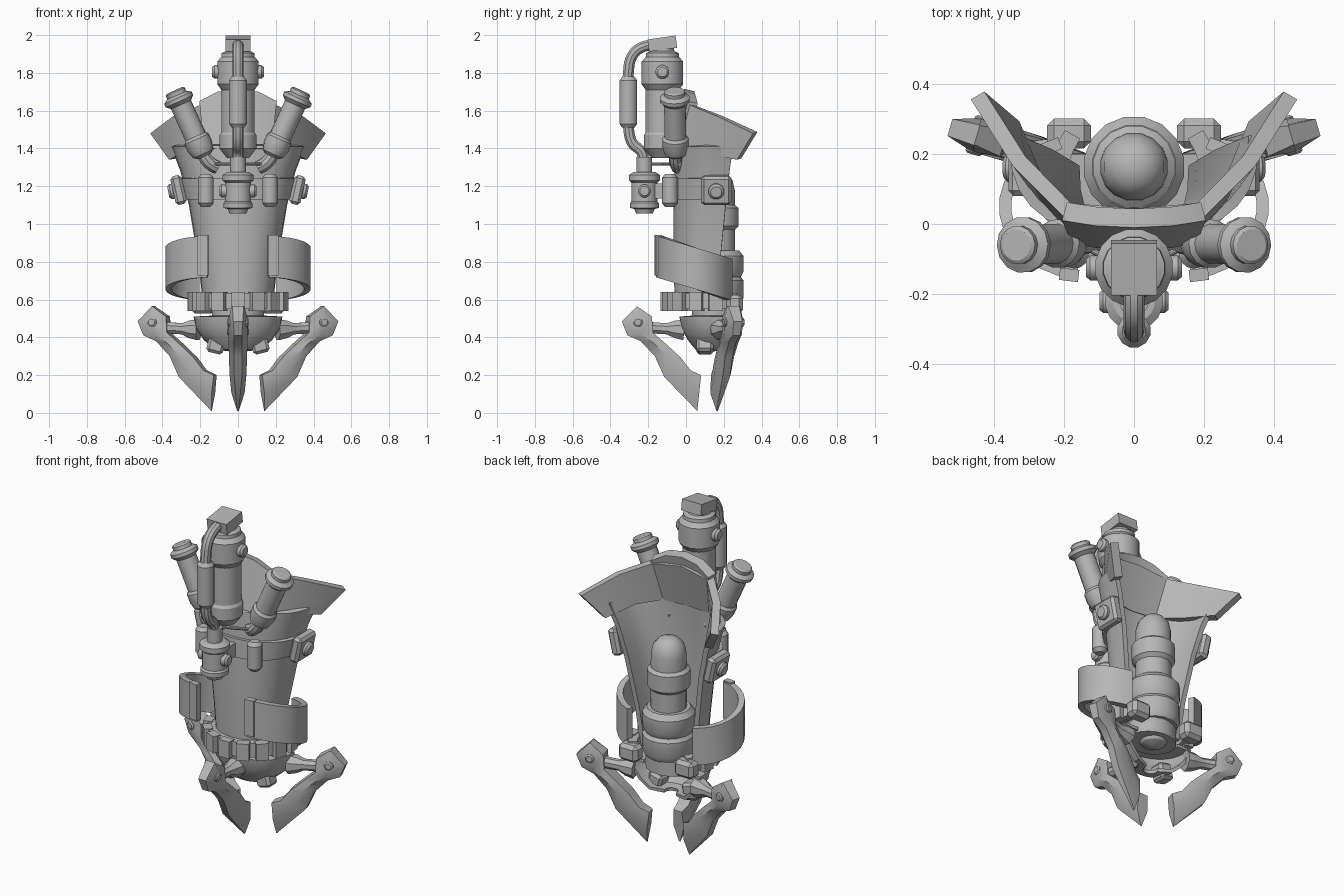
import bpy, bmesh, math
from mathutils import Vector, Matrix

old = bpy.data.objects.get("Cube")
if old:
    bpy.data.objects.remove(old, do_unlink=True)

metal = bpy.data.materials.new("grey metal")
metal.use_nodes = True
GREY = (0.47, 0.47, 0.47, 1)
metal.diffuse_color = GREY
metal.node_tree.nodes["Principled BSDF"].inputs["Base Color"].default_value = GREY


def finish(name, bm, mirror=False, thick=0, fix=True, bevel=0):
    """Turn a bmesh in world space into a shaded object."""
    if fix:
        bmesh.ops.recalc_face_normals(bm, faces=bm.faces)
    me = bpy.data.meshes.new(name)
    bm.to_mesh(me)
    bm.free()
    me.materials.append(metal)
    ob = bpy.data.objects.new(name, me)
    bpy.context.collection.objects.link(ob)
    if thick:
        m = ob.modifiers.new("thickness", 'SOLIDIFY')
        m.thickness, m.offset = thick, -1
    if bevel:
        m = ob.modifiers.new("bevel", 'BEVEL')
        m.width, m.segments = bevel, 1
    if mirror:
        ob.modifiers.new("mirror", 'MIRROR').use_mirror_merge = False
    bpy.ops.object.select_all(action='DESELECT')
    ob.select_set(True)
    bpy.context.view_layer.objects.active = ob
    # Apply the modifiers first so that rims count as sharp edges
    bpy.ops.object.convert(target='MESH')
    bpy.ops.object.shade_smooth_by_angle(angle=math.radians(31))


def lathe(name, profile, loc, axis=(0, 0, 1), segs=16, mirror=False, scale_y=1):
    """Revolve (radius, height) pairs about an axis through loc."""
    bm = bmesh.new()
    rings = []
    for r, h in profile:
        rings.append([bm.verts.new((r * math.cos(a), r * scale_y * math.sin(a), h))
                      for a in (math.tau * (i + .5) / segs for i in range(segs))])
    for lo, hi in zip(rings, rings[1:]):
        for i in range(segs):
            j = (i + 1) % segs
            bm.faces.new((lo[i], lo[j], hi[j], hi[i]))
    bm.faces.new(rings[0][::-1])
    bm.faces.new(rings[-1])
    bm.transform(Matrix.Translation(loc) @ Vector(axis).to_track_quat('Z', 'Y').to_matrix().to_4x4())
    finish(name, bm, mirror)


def box(name, loc, size, rot=(0, 0, 0), mirror=False, bevel=0.0):
    bm = bmesh.new()
    bmesh.ops.create_cube(bm, size=1)
    turn = Matrix.Rotation(rot[2], 4, 'Z') @ Matrix.Rotation(rot[1], 4, 'Y') @ Matrix.Rotation(rot[0], 4, 'X')
    bm.transform(Matrix.Translation(loc) @ turn @ Matrix.Diagonal((*size, 1)))
    finish(name, bm, mirror, bevel=bevel)


def sheet(name, rows, thick, mirror=False):
    """Plate through rows of points, lowest row first, thickened inward."""
    bm = bmesh.new()
    grid = [[bm.verts.new(p) for p in row] for row in rows]
    for lo, hi in zip(grid, grid[1:]):
        for i in range(len(lo) - 1):
            bm.faces.new((lo[i], lo[i + 1], hi[i + 1], hi[i]))
    finish(name, bm, mirror, thick, fix=False)


def pipe(name, pts, radius, mirror=False):
    cu = bpy.data.curves.new(name, 'CURVE')
    cu.dimensions, cu.bevel_depth, cu.bevel_resolution, cu.use_fill_caps = '3D', radius, 3, True
    cu.resolution_u = 5
    sp = cu.splines.new('BEZIER')
    sp.bezier_points.add(len(pts) - 1)
    for bp, p in zip(sp.bezier_points, pts):
        bp.co = p
        bp.handle_left_type = bp.handle_right_type = 'AUTO'
    tmp = bpy.data.objects.new(name + "_path", cu)
    bm = bmesh.new()
    bm.from_mesh(bpy.data.meshes.new_from_object(tmp))
    bpy.data.objects.remove(tmp)
    finish(name, bm, mirror)


def arc(w, back, front, z, a0=-90, a1=90, n=16):
    """Squared half ellipse open to the back."""
    out = []
    for i in range(n + 1):
        t = math.radians(a0 + (a1 - a0) * i / n)
        out.append((w * math.sin(t), back - (back - front) * max(math.cos(t), 0) ** .7, z))
    return out


def both(half):
    return [(-x, y, z) for x, y, z in half[:0:-1]] + half


# Forearm shell and flared collar
sheet("forearm_shell", [arc(.185, .165, -.06, .57), arc(.21, .18, -.065, .8), arc(.26, .21, -.065, 1.1),
                        arc(.305, .23, -.06, 1.28), arc(.355, .25, -.05, 1.41)], .03)
sheet("flared_collar", [both([(0, -.06, 1.4), (.17, -.04, 1.4), (.29, .09, 1.38), (.365, .27, 1.34)]),
                        both([(0, 0, 1.66), (.2, .02, 1.63), (.345, .165, 1.57), (.465, .355, 1.48)])], .045)
sheet("collar_front_plate", [both([(0, -.075, 1.42), (.11, -.068, 1.42), (.18, -.05, 1.42)]),
                             both([(0, -.01, 1.715), (.11, -.005, 1.7), (.205, .01, 1.65)])], .055)

# Strap with side brackets, bolts and pods
sheet("upper_strap", [arc(.285, .22, -.085, 1.13, -80, 80), arc(.315, .23, -.08, 1.24, -80, 80)], .04)
box("strap_bracket", (.315, .16, 1.18), (.06, .16, .155), (0, .22, 0), True, .015)
BOLT = [(.042, 0), (.042, .02), (.03, .032)]
lathe("bracket_bolt", BOLT, (.338, .16, 1.175), (1, 0, -.2), 12, True)
lathe("strap_pod", [(.025, 1.09), (.042, 1.11), (.042, 1.245), (.025, 1.265)], (.17, -.085, 0), segs=14, mirror=True)

# Sloping wrist cuffs with front tabs
cuff = []
for lift in (0, .22):
    row = []
    for i in range(13):
        t = math.radians(-82 + 152 * i / 12)
        y = .05 + .21 * math.sin(t)
        row.append((.13 + .255 * math.cos(t), y, .67 - .3 * y + lift))
    cuff.append(row)
sheet("wrist_cuff", cuff, .035, True)
box("cuff_tab", (.185, -.145, .835), (.055, .035, .215), (0, 0, .12), True)

# Toothed wrist ring
ring = [[(.24 * math.sin(math.radians(a)), .13 - .24 * math.cos(math.radians(a)), z)
         for a in range(-125, 126, 10)] for z in (.55, .635)]
sheet("wrist_ring", ring, .05)
for k in range(-4, 5):
    a = math.radians(24 * k)
    box("ring_tooth", (.24 * math.sin(a), .13 - .24 * math.cos(a), .59), (.07, .05, .1), (0, 0, a))
box("ring_end_block", (.185, .258, .575), (.125, .085, .1), mirror=True, bevel=.02)

# Back cylinder
lathe("back_cylinder", [(.02, .455), (.065, .475), (.1, .53), (.11, .58), (.13, .58), (.145, .61), (.145, .7),
                        (.13, .72), (.145, .75), (.145, .83), (.12, .86), (.098, .86), (.098, .97), (.118, .99),
                        (.118, 1.085), (.098, 1.1), (.097, 1.18), (.085, 1.23), (.055, 1.263), (.02, 1.275)],
      (0, .163, 0), segs=16)

# Half bowl hub under the wrist, open at the back
sheet("claw_hub", [arc(.04, .15, .1, .325), arc(.12, .18, .05, .335), arc(.18, .19, .01, .385),
                   arc(.225, .2, -.025, .45), arc(.235, .2, -.035, .51), arc(.14, .2, .03, .515)], .02)
lathe("hub_neck", [(.14, .49), (.14, .58)], (0, .15, 0), segs=20, scale_y=.85)
box("hub_lug", (.115, .1, .365), (.09, .09, .1), (0, -.25, 0), True, .015)

# Claws: outer and inner edge as (reach, height, half width)
OUTER = [(.32, .565, .03), (.40, .485, .025), (.37, .41, .02), (.3, .38, .02), (.225, .3, .02),
         (.175, .19, .02), (0, .01, .004)]
INNER = [(.32, .565, .035), (.24, .51, .05), (.235, .425, .05), (.16, .36, .05), (.09, .295, .048),
         (.035, .225, .045), (-.02, .2, .035)]


def claw(prefix, tip, angle, mirror):
    place = Matrix.Translation(tip) @ Matrix.Rotation(angle, 4, 'Z')
    bm = bmesh.new()
    loops = []
    for (r, z, w), (q, h, v) in zip(OUTER, INNER):
        mr, mz, mw = (r + q) / 2, (z + h) / 2, max(w, v)
        section = [(r, -w, z), (mr, -mw, mz), (q, -v * .8, h), (q, v * .8, h), (mr, mw, mz), (r, w, z)]
        loops.append([bm.verts.new(p) for p in section])
    for lo, hi in zip(loops, loops[1:]):
        for i in range(6):
            j = (i + 1) % 6
            bm.faces.new((lo[i], lo[j], hi[j], hi[i]))
    bm.faces.new(loops[0])
    bm.faces.new(loops[-1])
    bm.transform(place)
    finish(prefix + "_claw", bm, mirror)
    side = place.to_3x3() @ Vector((0, 1, 0))
    lathe(prefix + "_claw_pin", [(.018, -.056), (.026, -.05), (.026, .05), (.018, .056)],
          place @ Vector((.315, 0, .48)), side, 10, mirror)
    lathe(prefix + "_claw_arm", [(.06, 0), (.05, .05), (.032, .09), (.032, .16), (.045, .2)],
          place @ Vector((.07, 0, .44)), place.to_3x3() @ Vector((1, 0, .06)), 8, mirror)


claw("front", (0, .06, 0), -math.pi / 2, False)
claw("side", (.14, .165, 0), math.radians(16), True)

# Main upright canister with bolts and head block
lathe("main_canister", [(.06, 1.35), (.1, 1.4), (.1, 1.47), (.09, 1.485), (.09, 1.71), (.112, 1.74), (.112, 1.86),
                        (.09, 1.885), (.088, 1.905), (.065, 1.915), (.06, 1.94)], (0, -.125, 0))
lathe("canister_bolt", [(.037, 0), (.037, .025), (.026, .037)], (.1, -.125, 1.805), (1, 0, 0), 12, True)
box("head_block", (0, -.125, 1.955), (.13, .15, .065), (.14, 0, 0))

# Feed pipe with sleeve
pipe("feed_pipe", [(0, -.16, 1.948), (0, -.235, 1.935), (0, -.285, 1.89), (0, -.305, 1.8), (0, -.305, 1.52),
                   (0, -.285, 1.43), (0, -.235, 1.38), (0, -.22, 1.3)], .03)
lathe("pipe_sleeve", [(.034, 1.51), (.048, 1.53), (.048, 1.76), (.034, 1.78)], (0, -.305, 0), segs=12)

# Front reservoir
lathe("front_reservoir", [(.045, 1.055), (.055, 1.08), (.078, 1.085), (.078, 1.11), (.07, 1.12), (.07, 1.22),
                          (.083, 1.23), (.083, 1.26), (.06, 1.275), (.042, 1.275), (.042, 1.355)], (0, -.22, 0))
lathe("reservoir_bolt", [(.035, 0), (.035, .03), (.025, .04)], (.058, -.22, 1.175), (1, 0, 0), 12, True)
box("reservoir_mount", (0, -.11, 1.175), (.08, .14, .08))
pipe("thin_hoop", both([(0, -.12, 1.318), (.09, -.09, 1.318), (.185, -.035, 1.318)]), .009)
pipe("thin_link", [(0, -.11, 1.318), (0, -.23, 1.318)], .009)

# Angled side tubes with elbows
lathe("side_tube", [(.03, -.045), (.058, -.025), (.07, .015), (.07, .06), (.058, .075), (.058, .26), (.08, .28),
                    (.08, .3), (.055, .315), (.055, .335), (.045, .342)],
      (.195, -.055, 1.395), (.135, -.005, .3), 14, True)
pipe("tube_elbow", [(.195, -.055, 1.395), (.17, -.055, 1.345), (.14, -.05, 1.315), (.11, -.042, 1.3)], .036, True)
